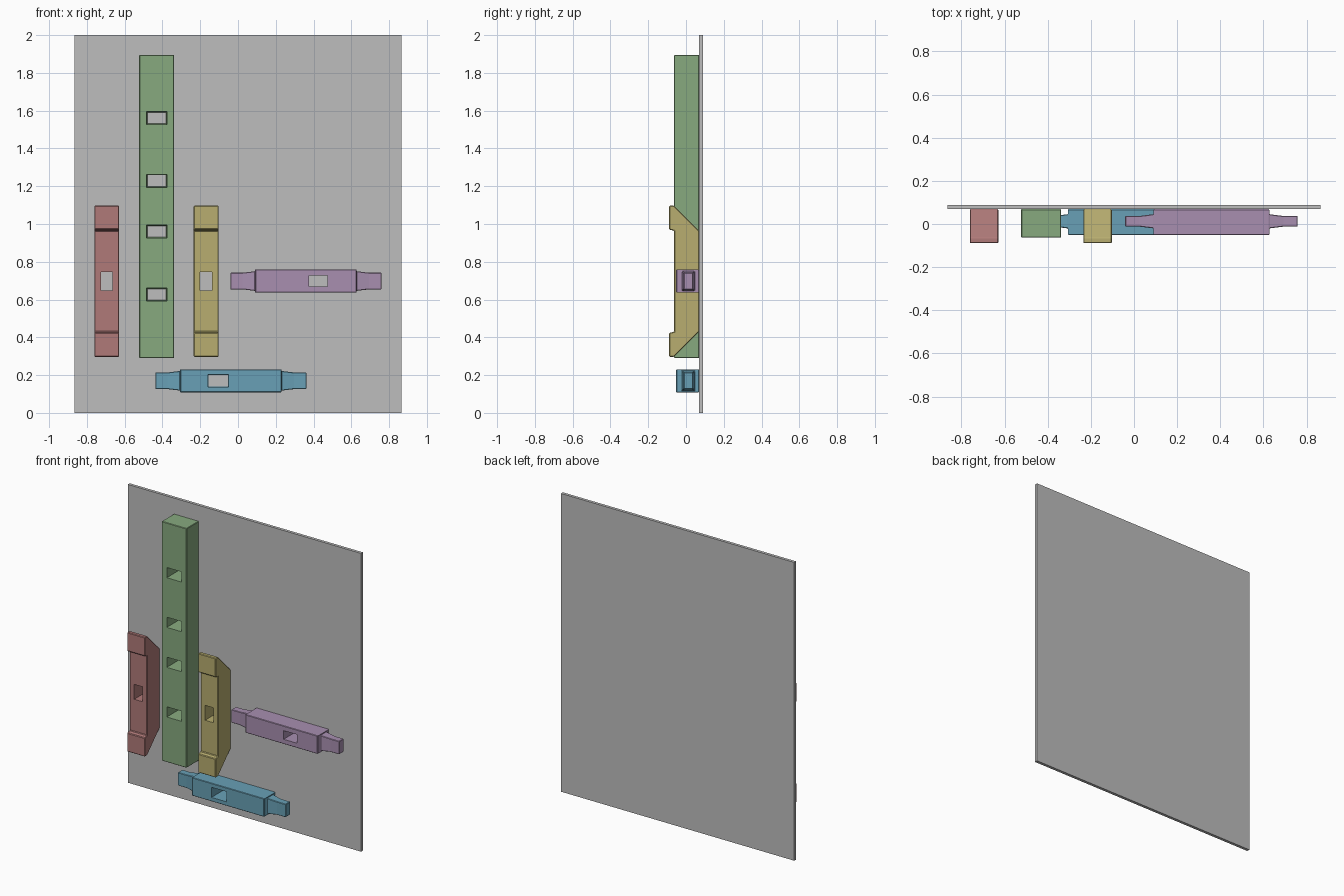
import bpy, bmesh

if "Cube" in bpy.data.objects:
    bpy.data.objects.remove(bpy.data.objects["Cube"])

BACK = 0.069          # plane where the beams touch the board


def material(name, rgb):
    m = bpy.data.materials.new(name)
    lin = [(c / 255 / 12.92) if c < 11 else ((c / 255 + 0.055) / 1.055) ** 2.4 for c in rgb]
    m.diffuse_color = (*lin, 1)
    m.use_nodes = True
    m.node_tree.nodes["Principled BSDF"].inputs["Base Color"].default_value = m.diffuse_color
    return m


GREY = material("board grey", (190, 190, 190))
RED = material("dusty red", (176, 122, 121))
GREEN = material("sage green", (135, 170, 127))
YELLOW = material("straw yellow", (184, 174, 112))
BLUE = material("slate blue", (104, 160, 182))
PURPLE = material("mauve", (168, 143, 176))


def loft(name, rings, mat=None, bevel=0.0):
    """Skin a row of matching closed rings and cap both ends."""
    bm = bmesh.new()
    loops = [[bm.verts.new(p) for p in ring] for ring in rings]
    n = len(loops[0])
    for a, b in zip(loops, loops[1:]):
        for i in range(n):
            bm.faces.new((a[i], a[(i + 1) % n], b[(i + 1) % n], b[i]))
    bm.faces.new(loops[0])
    bm.faces.new(loops[-1])
    bmesh.ops.recalc_face_normals(bm, faces=bm.faces)
    mesh = bpy.data.meshes.new(name)
    bm.to_mesh(mesh)
    bm.free()
    ob = bpy.data.objects.new(name, mesh)
    bpy.context.collection.objects.link(ob)
    if mat:
        mesh.materials.append(mat)
    if bevel:
        mod = ob.modifiers.new("soft edge", 'BEVEL')
        mod.width, mod.segments, mod.limit_method = bevel, 1, 'ANGLE'
    return ob


def rect_yz(x, y0, y1, z0, z1):
    return [(x, y0, z0), (x, y1, z0), (x, y1, z1), (x, y0, z1)]


def rect_xz(y, cx, cz, w, h):
    return [(cx - w / 2, y, cz - h / 2), (cx + w / 2, y, cz - h / 2),
            (cx + w / 2, y, cz + h / 2), (cx - w / 2, y, cz + h / 2)]


def mortise(ob, cx, cz, w, h, taper=0.0):
    """Cut a slot right through from front to back."""
    cutter = loft(ob.name + "_cutter",
                  [rect_xz(-0.12, cx, cz, w + taper, h + taper),
                   rect_xz(BACK + 0.004, cx, cz, w - taper, h - taper)])
    cutter.hide_render = True
    cutter.hide_viewport = True
    mod = ob.modifiers.new("slot", 'BOOLEAN')
    mod.operation, mod.solver, mod.object = 'DIFFERENCE', 'EXACT', cutter


# Back board
loft("back_board", [rect_yz(x, BACK, 0.089, 0, 2) for x in (-0.865, 0.865)], GREY)

# Tall post with four slots
post = loft("tall_post", [rect_yz(x, -0.063, BACK, 0.29, 1.895) for x in (-0.523, -0.338)],
            GREEN, 0.003)
for z in (1.561, 1.228, 0.96, 0.627):
    mortise(post, -0.43, z, 0.105, 0.066, 0.006)

# Short braces: mitred back corners and raised pads at both ends
half = [(BACK, 0.267), (-0.063, 0.4), (-0.089, 0.4), (-0.089, 0.274), (-0.063, 0.267)]
profile = [(y, 0.697 + z) for y, z in half] + [(y, 0.697 - z) for y, z in reversed(half)]
for name, x, mat in (("left_brace", -0.695, RED), ("right_brace", -0.169, YELLOW)):
    brace = loft(name, [[(x + s * 0.066, y, z) for y, z in profile] for s in (-1, 1)], mat, 0.004)
    mortise(brace, x, 0.697, 0.062, 0.1)


# Horizontal rails with a flared tenon at each end
def rail(name, cx, cz, mat, hole_x, hole_w, hole_h, taper):
    def tenon(s, x, r):
        return rect_yz(cx + s * x, 0.0125 - r[0], 0.0125 + r[0], cz - r[1], cz + r[1])

    def body(s):
        return rect_yz(cx + s * 0.268, -0.052, BACK, cz - 0.061, cz + 0.061)

    tip, root = (0.0245, 0.044), (0.033, 0.052)
    rings = [tenon(-1, 0.4, tip), tenon(-1, 0.335, tip), tenon(-1, 0.268, root), body(-1),
             body(1), tenon(1, 0.268, root), tenon(1, 0.335, tip), tenon(1, 0.4, tip)]
    ob = loft(name, rings, mat, 0.003)
    mortise(ob, hole_x, cz, hole_w, hole_h, taper)


rail("upper_rail", 0.359, 0.698, PURPLE, 0.425, 0.1, 0.058, 0)
rail("lower_rail", -0.038, 0.17, BLUE, -0.105, 0.108, 0.066, 0.006)
